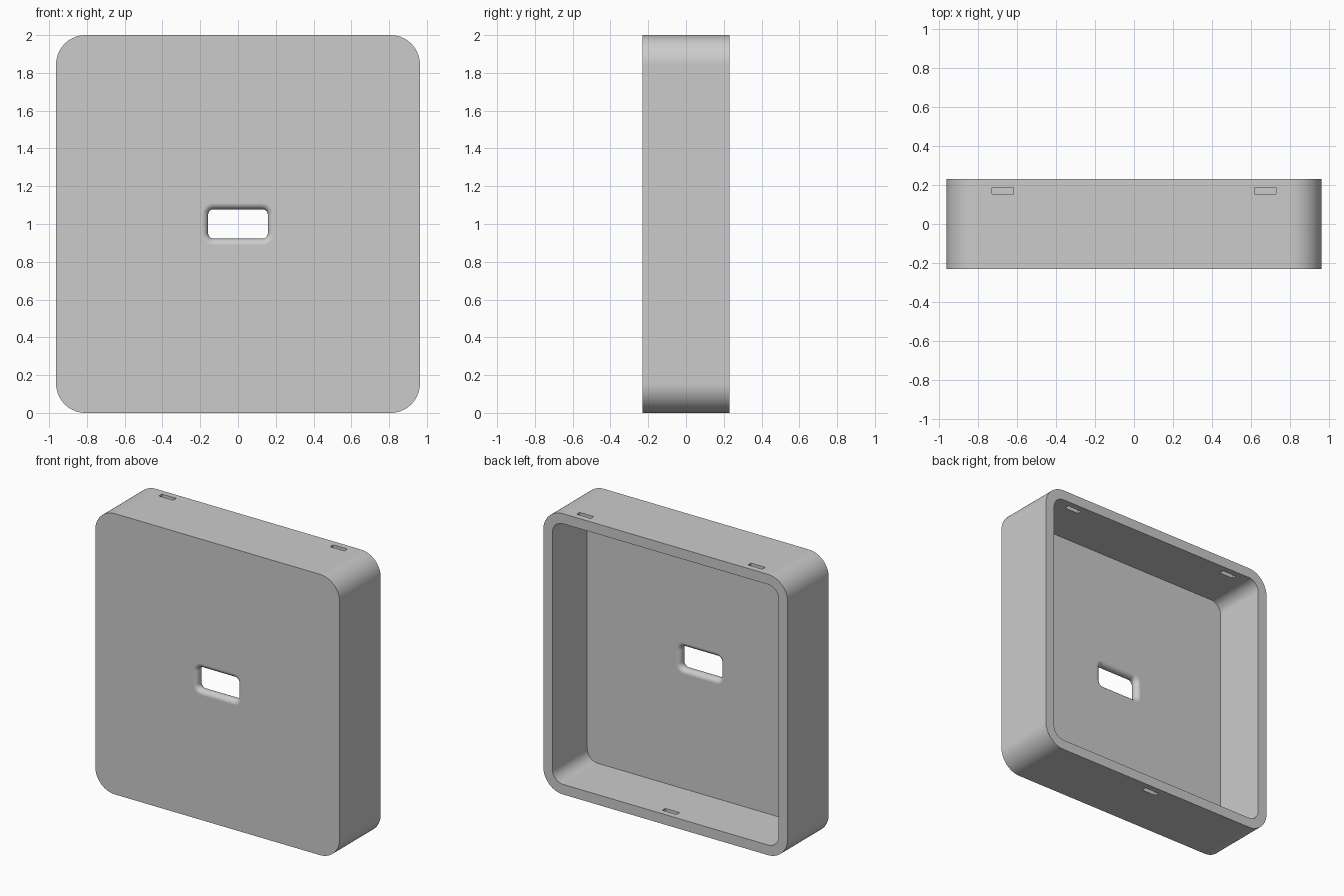
import bpy, bmesh, math

cube = bpy.data.objects.get("Cube")
if cube:
    bpy.data.objects.remove(cube, do_unlink=True)

HALF_W, HALF_D, HALF_H, MID_Z = 0.963, 0.231, 1.0, 1.0
WALL, PLATE, CORNER = 0.072, 0.07, 0.155
HOLE_W, HOLE_H, HOLE_R, FILLET = 0.158, 0.078, 0.03, 0.034
STEPS = 14

grey = bpy.data.materials.new("plain grey")
grey.use_nodes = True
grey.diffuse_color = (0.6, 0.6, 0.6, 1)
grey.node_tree.nodes["Principled BSDF"].inputs["Base Color"].default_value = (0.6, 0.6, 0.6, 1)


def rounded_ring(bm, half_w, half_h, radius, y):
    """Rounded rectangle of vertices in the plane of the given y."""
    ring = []
    for corner, (sx, sz) in enumerate([(1, 1), (-1, 1), (-1, -1), (1, -1)]):
        for i in range(STEPS + 1):
            a = (corner + i / STEPS) * math.pi / 2
            ring.append(bm.verts.new((sx * (half_w - radius) + radius * math.cos(a), y,
                                      MID_Z + sz * (half_h - radius) + radius * math.sin(a))))
    return ring


def hole_ring(bm, grow, y):
    return rounded_ring(bm, HOLE_W + grow, HOLE_H + grow, HOLE_R + grow, y)


# Open-backed tray: one closed chain of rings, from the hole round the rim and back
bm = bmesh.new()
front, floor, back = -HALF_D, -HALF_D + PLATE, HALF_D
inner = (HALF_W - WALL, HALF_H - WALL, CORNER - WALL)
rings = [rounded_ring(bm, HALF_W, HALF_H, CORNER, front),
         rounded_ring(bm, HALF_W, HALF_H, CORNER, back),
         rounded_ring(bm, *inner, back),
         rounded_ring(bm, *inner, floor)]
angles = [i * math.pi / 12 for i in range(7)]
# Rolled edge of the hole, inside then outside
for a in angles:
    rings.append(hole_ring(bm, FILLET * (1 - math.sin(a)), floor - FILLET * (1 - math.cos(a))))
for a in reversed(angles):
    rings.append(hole_ring(bm, FILLET * (1 - math.sin(a)), front + FILLET * (1 - math.cos(a))))
for r, ring in enumerate(rings):
    following = rings[(r + 1) % len(rings)]
    for i in range(len(ring)):
        j = (i + 1) % len(ring)
        bm.faces.new((ring[i], ring[j], following[j], following[i]))
bmesh.ops.recalc_face_normals(bm, faces=bm.faces)
mesh = bpy.data.meshes.new("tray_case")
bm.to_mesh(mesh)
bm.free()
mesh.materials.append(grey)
tray = bpy.data.objects.new("tray_case", mesh)
bpy.context.collection.objects.link(tray)
bpy.ops.object.select_all(action='DESELECT')
tray.select_set(True)
bpy.context.view_layer.objects.active = tray
bpy.ops.object.shade_smooth_by_angle(angle=math.radians(35))

# Clip slots through the walls: two in the top, one in the bottom
bm = bmesh.new()
for x, z in [(-0.675, 2 * HALF_H - WALL / 2), (0.675, 2 * HALF_H - WALL / 2), (0, WALL / 2)]:
    box = bmesh.ops.create_cube(bm, size=1)["verts"]
    bmesh.ops.scale(bm, vec=(0.112, 0.034, WALL * 2), verts=box)
    bmesh.ops.translate(bm, vec=(x, 0.17, z), verts=box)
mesh = bpy.data.meshes.new("slot_cutter")
bm.to_mesh(mesh)
bm.free()
mesh.materials.append(grey)
cutter = bpy.data.objects.new("slot_cutter", mesh)
bpy.context.collection.objects.link(cutter)
cutter.hide_render = True
cutter.hide_set(True)
cutter.display_type = 'WIRE'

cut = tray.modifiers.new("slots", 'BOOLEAN')
cut.operation = 'DIFFERENCE'
cut.solver = 'EXACT'
cut.object = cutter
normals = tray.modifiers.new("flat faces", 'WEIGHTED_NORMAL')
normals.keep_sharp = True
